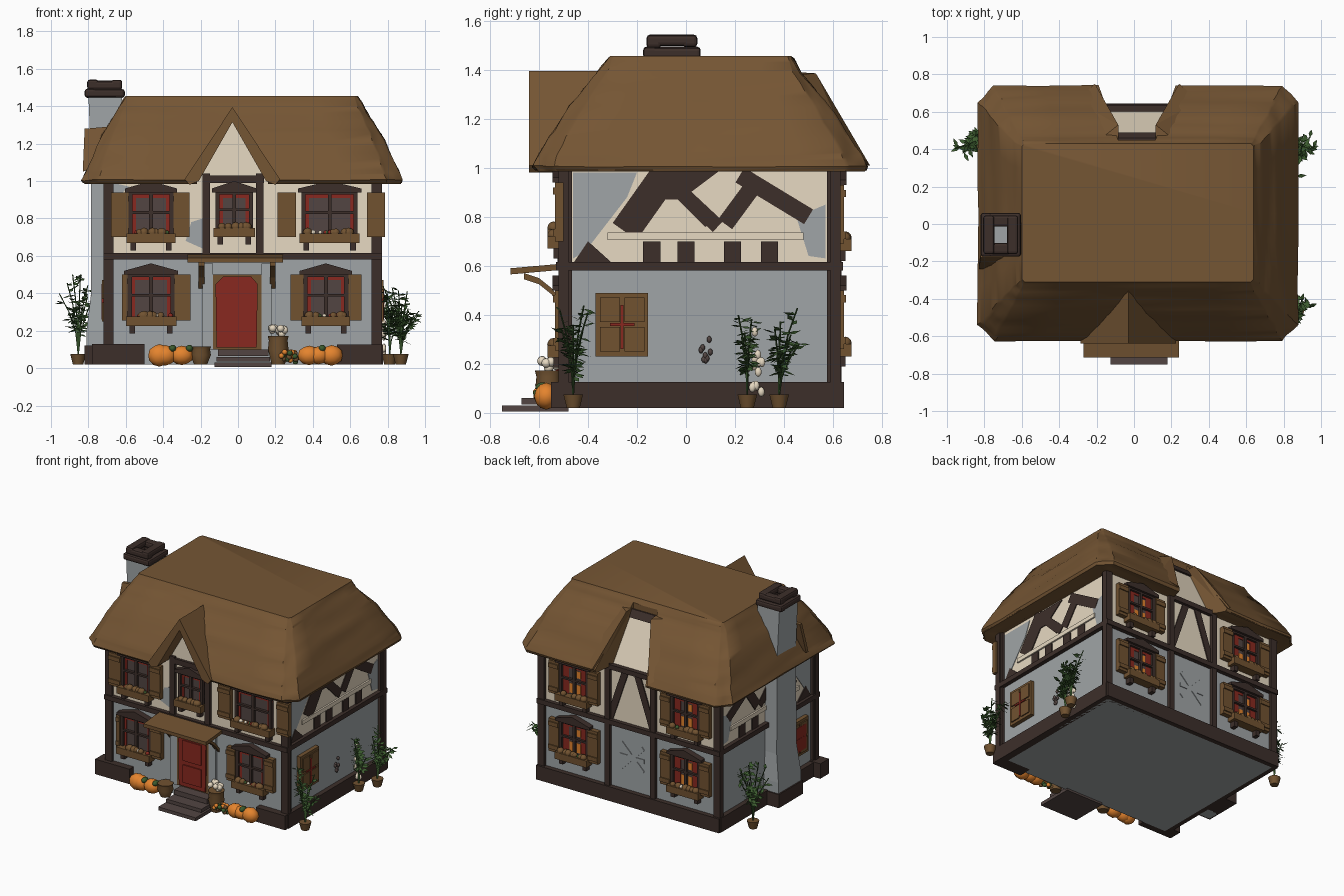
import bpy, bmesh, math, random
from mathutils import Vector, noise

if "Cube" in bpy.data.objects:
    bpy.data.objects.remove(bpy.data.objects["Cube"])
random.seed(4)

COL = {"thatch": (.178, .092, .034), "wood": (.165, .085, .03), "dark_timber": (.046, .028, .023),
       "cream_plaster": (.92, .8, .62), "grey_plaster": (.35, .375, .385), "red_paint": (.25, .022, .014),
       "pumpkin_orange": (.78, .23, .027), "leaf_green": (.045, .105, .028), "stone": (.085, .06, .055)}
MAT = {}
for k, c in COL.items():
    MAT[k] = bpy.data.materials.new(k)
    MAT[k].diffuse_color = (*c, 1)

def finish(name, mat, bm, smooth=False):
    bmesh.ops.recalc_face_normals(bm, faces=bm.faces)
    me = bpy.data.meshes.new(name)
    bm.to_mesh(me)
    bm.free()
    me.materials.append(MAT[mat])
    if smooth:
        for p in me.polygons:
            p.use_smooth = True
        me.set_sharp_from_angle(angle=math.radians(40))
    ob = bpy.data.objects.new(name, me)
    bpy.context.collection.objects.link(ob)
    return ob

# wall coordinates: u along the wall, d outwards, z up
def P(side, u, d, z):
    return Vector({"front": (u, -.5 - d, z), "back": (u, .61 + d, z),
                   "right": (.74 + d, u, z), "left": (-.69 - d, u, z)}[side])

def rect(u0, u1, z0, z1):
    return [(u0, z0), (u1, z0), (u1, z1), (u0, z1)]

def bar(u0, z0, u1, z1, w):
    n = Vector((z0 - z1, u1 - u0)).normalized() * w / 2
    return [(u0 + n.x, z0 + n.y), (u1 + n.x, z1 + n.y), (u1 - n.x, z1 - n.y), (u0 - n.x, z0 - n.y)]

def slab(name, mat, side, polys, d0, d1):
    bm = bmesh.new()
    for poly in polys:
        a = [bm.verts.new(P(side, u, d0, z)) for u, z in poly]
        b = [bm.verts.new(P(side, u, d1, z)) for u, z in poly]
        bm.faces.new(a)
        bm.faces.new(b[::-1])
        for i in range(len(a)):
            j = (i + 1) % len(a)
            bm.faces.new((a[i], a[j], b[j], b[i]))
    return finish(name, mat, bm)

def loft(bm, rings):
    vs = [[bm.verts.new(p) for p in r] for r in rings]
    n = len(vs[0])
    for a, b in zip(vs, vs[1:]):
        for i in range(n):
            bm.faces.new((a[i], a[(i + 1) % n], b[(i + 1) % n], b[i]))
    bm.faces.new(vs[0])
    bm.faces.new(vs[-1])

def hull(name, mat, pts):
    bm = bmesh.new()
    for p in pts:
        bm.verts.new(p)
    bmesh.ops.convex_hull(bm, input=bm.verts)
    return finish(name, mat, bm)

def blobs(name, mat, items):
    bm = bmesh.new()
    for loc, s in items:
        r = bmesh.ops.create_icosphere(bm, subdivisions=2, radius=1)
        for v in r["verts"]:
            v.co = Vector(loc) + Vector((v.co.x * s[0], v.co.y * s[1], v.co.z * s[2]))
    return finish(name, mat, bm, True)

def lathe(name, mat, prof, loc, n=12):
    bm = bmesh.new()
    loft(bm, [[(loc[0] + r * math.cos(i * math.tau / n), loc[1] + r * math.sin(i * math.tau / n), loc[2] + z)
               for i in range(n)] for r, z in prof])
    return finish(name, mat, bm, True)

# walls
slab("ground_floor", "grey_plaster", "front", [rect(-.69, .74, .02, .6)], -1.11, 0)
slab("upper_floor", "cream_plaster", "front", [rect(-.69, .74, .6, 1.01)], -1.11, 0)

# timber frame on every wall
for s, a, b in (("front", -.72, .77), ("back", -.72, .77), ("right", -.52, .63), ("left", -.52, .63)):
    slab(s + "_floor_beam", "dark_timber", s, [rect(a, b, .58, .615)], -.02, .03)
    slab(s + "_corner_posts", "dark_timber", s, [rect(a, a + .055, .03, 1.0), rect(b - .055, b, .03, 1.0)], -.02, .02)
    if s != "front":
        slab(s + "_plinth", "dark_timber", s, [rect(a, b, .02, .125)], -.02, .035)
slab("front_plinth", "dark_timber", "front", [rect(-.78, -.5, .02, .13), rect(.53, .77, .02, .125)], -.05, .05)
slab("front_upper_posts", "dark_timber", "front",
     [rect(-.19, -.15, .6, 1.04), rect(.095, .135, .6, 1.04), rect(-.19, .14, .99, 1.03)], 0, .025)
slab("front_grey_patches", "grey_plaster", "front",
     [[(-.28, .68), (-.19, .64), (-.19, .8), (-.25, .78)], [(-.665, .9), (-.58, .97), (-.665, .99)]], 0, .004)
slab("back_posts", "dark_timber", "back", [rect(-.19, -.15, .1, 1.03), rect(.18, .22, .1, 1.03)], 0, .025)
slab("back_braces", "dark_timber", "back", [bar(-.16, .62, -.03, 1.0, .05), bar(.19, .62, .06, 1.0, .05)], 0, .008)
for s in ("right", "left"):
    slab(s + "_braces", "dark_timber", s,
         [bar(-.25, .74, -.08, .98, .12), bar(-.1, .98, .1, .78, .06), bar(-.02, .9, .13, .76, .06),
          bar(.16, .77, .3, .96, .07), bar(.22, .97, .5, .8, .07),
          [(-.15, .99), (.14, .99), (-.02, .87), (-.1, .87)]], 0, .006)
    slab(s + "_studs", "dark_timber", s,
         [rect(u - .035, u + .035, .61, .7) for u in (-.14, .0, .19, .34)] + [[(-.46, .61), (-.3, .61), (-.4, .7)]], 0, .008)
    slab(s + "_ledge", "cream_plaster", s, [rect(-.32, .48, .705, .735)], 0, .012)
    slab(s + "_grey_patches", "grey_plaster", s,
         [[(-.46, .63), (-.41, .66), (-.24, .88), (-.2, .98), (-.46, .98)], [(.57, .63), (.5, .64), (.45, .8), (.57, .85)]], 0, .004)

# thatched roof: chamfered rings, lightly lumpy
def ring(x0, x1, y0, y1, z, c):
    return [(x0 + c, y0, z), (x1 - c, y0, z), (x1, y0 + c, z), (x1, y1 - c, z),
            (x1 - c, y1, z), (x0 + c, y1, z), (x0, y1 - c, z), (x0, y0 + c, z)]
bm = bmesh.new()
loft(bm, [ring(-.7, .76, -.5, .62, 1.0, .03), ring(-.82, .87, -.605, .73, .985, .08), ring(-.835, .88, -.625, .74, 1.005, .09),
          ring(-.81, .855, -.6, .71, 1.06, .08), ring(-.725, .765, -.475, .585, 1.25, .06),
          ring(-.64, .675, -.36, .47, 1.39, .035), ring(-.6, .64, -.31, .43, 1.455, .015)])
bmesh.ops.subdivide_edges(bm, edges=bm.edges[:], cuts=5, use_grid_fill=True)
for v in bm.verts:
    if .99 < v.co.z < 1.45:
        v.co += noise.noise_vector(v.co * 14) * .009
roof = finish("thatched_roof", "thatch", bm, True)
cut1 = slab("front_gable_cutter", "thatch", "front",
            [[(-.22, .9), (.16, .9), (.16, 1.0), (-.03, 1.33), (-.22, 1.0)]], -.03, .3)
bm = bmesh.new()
loft(bm, [[(-.085, .45, z), (.115, .45, z), (.245, .8, z), (-.21, .8, z)] for z in (.9, 1.44)])
cut2 = finish("back_notch_cutter", "thatch", bm)
for c in (cut1, cut2):
    c.hide_render = True
    c.hide_set(True)
    m = roof.modifiers.new("cut", "BOOLEAN")
    m.operation, m.solver, m.object = "DIFFERENCE", "EXACT", c

# front gable
slab("front_gable_wall", "cream_plaster", "front", [[(-.23, .98), (.17, .98), (-.03, 1.34)]], -.02, .006)
slab("front_gable_thatch", "thatch", "front",
     [[(-.03, 1.395), (.225, 1.01), (.2, .98), (.15, 1.0), (-.03, 1.315)],
      [(-.03, 1.395), (-.285, 1.01), (-.26, .98), (-.21, 1.0), (-.03, 1.315)]], -.17, .14)

# rear gable panel inside the notch, with raised thatch lips
hull("back_gable_wall", "cream_plaster", [(x, y + e, z) for x, y, z in
     ((-.2, .61, 1.0), (.235, .61, 1.0), (-.09, .47, 1.34), (.12, .47, 1.34)) for e in (0, -.03)])
hull("back_gable_cap", "dark_timber", [(x, y + e, z) for x, y, z in
     ((-.09, .49, 1.33), (.12, .49, 1.33), (-.09, .46, 1.38), (.12, .46, 1.38)) for e in (0, -.03)])
slab("back_gable_beam", "dark_timber", "back", [rect(-.17, .2, .985, 1.02)], -.02, .025)
for k in (-1, 1):
    hull("back_thatch_lip", "thatch", [(.016 + k * x, y, z) for x, y, z in
         ((.1, .45, 1.39), (.1, .53, 1.385), (.125, .5, 1.3), (.225, .75, 1.01), (.2, .7, 1.01), (.33, .66, 1.1), (.2, .45, 1.38))])

# chimney
bm = bmesh.new()
loft(bm, [[(x0, y0, z), (-.62, y0, z), (-.62, y1, z), (x0, y1, z)] for x0, y0, y1, z in
          ((-.81, -.18, .08, .02), (-.81, -.18, .08, .2), (-.785, -.165, .065, .4), (-.785, -.16, .06, 1.1), (-.8, -.16, .055, 1.46))])
finish("chimney", "grey_plaster", bm)
slab("chimney_foot", "dark_timber", "left", [rect(-.19, .09, .02, .12)], 0, .13)
for i, (z, h) in enumerate(((1.45, .045), (1.493, .045))):
    g = .014 * i
    a, b, c, d = -.82 + g, -.605 - g, -.175 + g, .06 - g
    for x0, x1, y0, y1 in ((a, b, c, c + .06), (a, b, d - .06, d), (a, a + .06, c, d), (b - .06, b, c, d)):
        j = random.uniform(-.006, .006)
        o = slab("chimney_cap_stone", "dark_timber", "front", [rect(x0, x1, z + j, z + h + j)], -.5 - y1, -.5 - y0)
        m = o.modifiers.new("round", "BEVEL")
        m.width, m.segments = .014, 2
hull("chimney_thatch_lip", "thatch", [(x, y + e, z) for x, y, z in
     ((-.83, -.24, 1.05), (-.82, -.18, 1.28), (-.7, -.18, 1.29), (-.72, -.24, 1.1)) for e in (0, .025)])

# windows
def window(s, u, w, z0, z1, shutters):
    n = s + "_window_"
    a, b, h = u - w, u + w, z1 - z0
    back = s == "back"
    slab(n + "glass", "stone", s, [rect(a, b, z0, z1)], 0, .008)
    slab(n + "curtains", "red_paint", s, [rect(a + .02, a + .04 + .03 * back, z0, z1), rect(b - .04 - .03 * back, b - .02, z0, z1),
                                          rect(a, b, z1 - .04, z1 - .02)], 0, .012)
    if back:
        slab(n + "glow", "pumpkin_orange", s, [rect(u - .045, u + .045, z0 + .03, z0 + h * .4),
             rect(u - .045, u - .01, z0 + h * .6, z1 - .05)], 0, .01)
    slab(n + "frame", "dark_timber", s, [rect(a, a + .022, z0, z1), rect(b - .022, b, z0, z1), rect(a, b, z1 - .022, z1),
         rect(u - .01, u + .01, z0, z1), rect(a, b, z0 + h * .5, z0 + h * .5 + .014)], 0, .028)
    slab(n + "pediment", "dark_timber", s, [[(a - .02, z1 - .01), (b + .02, z1 - .01), (b + .02, z1 + .01),
         (u, z1 + .05), (a - .02, z1 + .01)]], 0, .045)
    slab(n + "flower_box", "wood", s, [rect(a - .01, b + .01, z0 - .03, z0 + .02)], 0, .065)
    slab(n + "brackets", "dark_timber", s, [rect(a + .01, a + .04, z0 - .07, z0 - .03), rect(b - .04, b - .01, z0 - .07, z0 - .03)], 0, .04)
    for m in ("wood", "pumpkin_orange" if back else "red_paint", "leaf_green", "cream_plaster", "wood"):
        blobs(n + "flowers", m, [(P(s, random.uniform(a + .02, b - .02), .04, z0 + .025), (r, r, r))
                                 for r in ((.024, .02, .026, .022) if m == "wood" else (.014, .011))])
    if shutters:
        slab(n + "shutters", "wood", s, [rect(p, q, z0, z1 - .01) for p, q in shutters], 0, .035)
        slab(n + "shutter_rails", "wood", s, [rect(p, q, z, z + .03) for p, q in shutters
                                              for z in (z0 + .02, z1 - .06)], 0, .043)

window("front", -.465, .12, .7, .95, [(-.68, -.585), (-.345, -.26)])
window("front", -.02, .1, .73, .95, [])
window("front", .49, .15, .7, .95, [(.21, .31), (.69, .785)])
window("front", -.465, .125, .255, .51, [(-.62, -.59), (-.34, -.255)])
window("front", .47, .12, .255, .51, [(.28, .35), (.59, .66)])
for u in (-.44, .47):
    for z in (.26, .69):
        window("back", u, .12, z, z + .25, [(u - .2, u - .12), (u + .12, u + .2)])
for s, k in (("right", 0), ("left", -.03)):
    slab(s + "_side_shutters", "wood", s, [rect(-.37 + k, -.155 + k, .23, .49)], 0, .03)
    slab(s + "_side_panels", "wood", s, [rect(-.35 + k + i * .1, -.27 + k + i * .1, z, z + .1) for i in (0, 1) for z in (.25, .37)], 0, .038)
    slab(s + "_side_red_trim", "red_paint", s, [rect(-.268 + k, -.254 + k, .26, .44), rect(-.31 + k, -.21 + k, .355, .366)], 0, .04)
slab("left_red_window", "red_paint", "left", [rect(-.36, -.22, .27, .45)], 0, .039)
# raised ornament on the rear wall
slab("rear_relief", "grey_plaster", "back", [bar(-.08, .28, .1, .46, .03), bar(-.08, .46, .1, .28, .03), rect(-.09, .11, .35, .38)], 0, .005)

# door, canopy and steps
slab("door_frame", "wood", "front", [rect(-.135, .125, .1, .5)], 0, .015)
slab("door", "red_paint", "front", [[(-.115, .11), (.1, .11), (.105, .45), (.07, .49), (-.08, .49), (-.12, .45)]], 0, .025)
slab("door_panels", "red_paint", "front", [rect(-.08, .07, .14, .27), rect(-.08, .07, .3, .45)], 0, .033)
slab("door_jambs", "grey_plaster", "front", [rect(-.19, -.135, .1, .56), rect(.125, .18, .1, .56)], 0, .02)
hull("door_canopy", "wood", [(x, y, z + e) for x in (-.27, .24) for y, z in ((-.715, .565), (-.49, .585)) for e in (0, .025)])
for x in (-.21, .17):
    for (y0, z0), (y1, z1) in zip(((-.66, .57), (-.6, .55), (-.55, .51)), ((-.6, .55), (-.55, .51), (-.5, .45))):
        hull("canopy_bracket", "wood", [(x + e, y, z + f) for y, z in ((y0, z0), (y1, z1)) for e in (0, .03) for f in (0, -.025)])
for z0, z1, d in ((0, .03, .25), (.03, .06, .17), (.06, .1, .09)):
    slab("door_step", "stone", "front", [rect(-.125 + z0 * .3, .18 - z0 * .3, z0 + .005, z1)], -.02, d)

# porch decorations
blobs("pumpkins", "pumpkin_orange", [((x, -.57, .068), (.062, .05, r)) for x, r in
      ((-.42, .06), (-.39, .055), (-.3, .052), (.38, .052), (.43, .048), (.5, .055))])
blobs("pumpkin_leaves", "leaf_green", [((x, -.585, .105), (.02, .03, .02)) for x in (-.35, .45, -.26)])
pot = [(.035, 0), (.055, .05), (.05, .08), (.056, .095), (.045, .095)]
lathe("porch_pot", "wood", pot, (-.2, -.56, .02))
lathe("flower_pot", "wood", [(r, z * 1.6) for r, z in pot], (.215, -.56, .02))
blobs("white_flowers", "cream_plaster", [((.215 + random.uniform(-.04, .04), -.56 + random.uniform(-.03, .03),
      random.uniform(.18, .215)), (.02, .02, .02)) for i in range(12)])
for m in ("pumpkin_orange", "leaf_green", "wood"):
    blobs("autumn_bunch", m, [((.275 + random.uniform(-.045, .045), -.58 + random.uniform(-.03, .03),
          random.uniform(.03, .09)), (.015, .015, .015)) for i in range(9)])

# potted plants: bent stems with pointed leaves
def plant(x, y, top, n, spread=.12):
    lathe("plant_pot", "wood", [(.028, 0), (.042, .055), (.036, .055)], (x, y, .02), 10)
    bm = bmesh.new()
    for i in range(n):
        a = random.uniform(0, math.tau)
        r = random.uniform(.3, 1) * spread
        h = top * random.uniform(.6, 1) - .07
        def at(t):
            return Vector((x + math.cos(a) * r * t * t, y + math.sin(a) * r * t * t, .07 + h * t))
        loft(bm, [[at(t) + Vector((math.cos(k * 2.1), math.sin(k * 2.1), 0)) * .004 for k in range(3)] for t in (0, .35, .7, 1)])
        for j in range(15):
            p = at(random.uniform(.35, 1))
            b = random.uniform(0, math.tau)
            d = Vector((math.cos(b), math.sin(b), random.uniform(-.5, .5))) * random.uniform(.035, .06)
            w = Vector((-math.sin(b), math.cos(b), .4)) * .011
            bm.faces.new([bm.verts.new(q) for q in (p, p + d * .5 + w, p + d, p + d * .5 - w)])
    finish("plant_leaves", "leaf_green", bm)

plant(-.855, .44, .54, 9, .11)
plant(.87, .38, .45, 8, .11)
plant(.87, -.46, .45, 8, .11)
plant(.81, .25, .44, 6, .07)
# pale flowers against the right wall
blobs("wall_flowers", "cream_plaster", [((.78, .28 + random.uniform(-.03, .03), random.uniform(.08, .35)), (.012, .014, .02)) for i in range(14)])
blobs("wall_sprig", "stone", [((.75, .07 + random.uniform(-.03, .03), random.uniform(.2, .3)), (.01, .01, .014)) for i in range(8)])

for m in bpy.data.materials:
    if m.users and not m.is_grease_pencil:
        m.use_nodes = True
        m.node_tree.nodes["Principled BSDF"].inputs["Base Color"].default_value = m.diffuse_color
